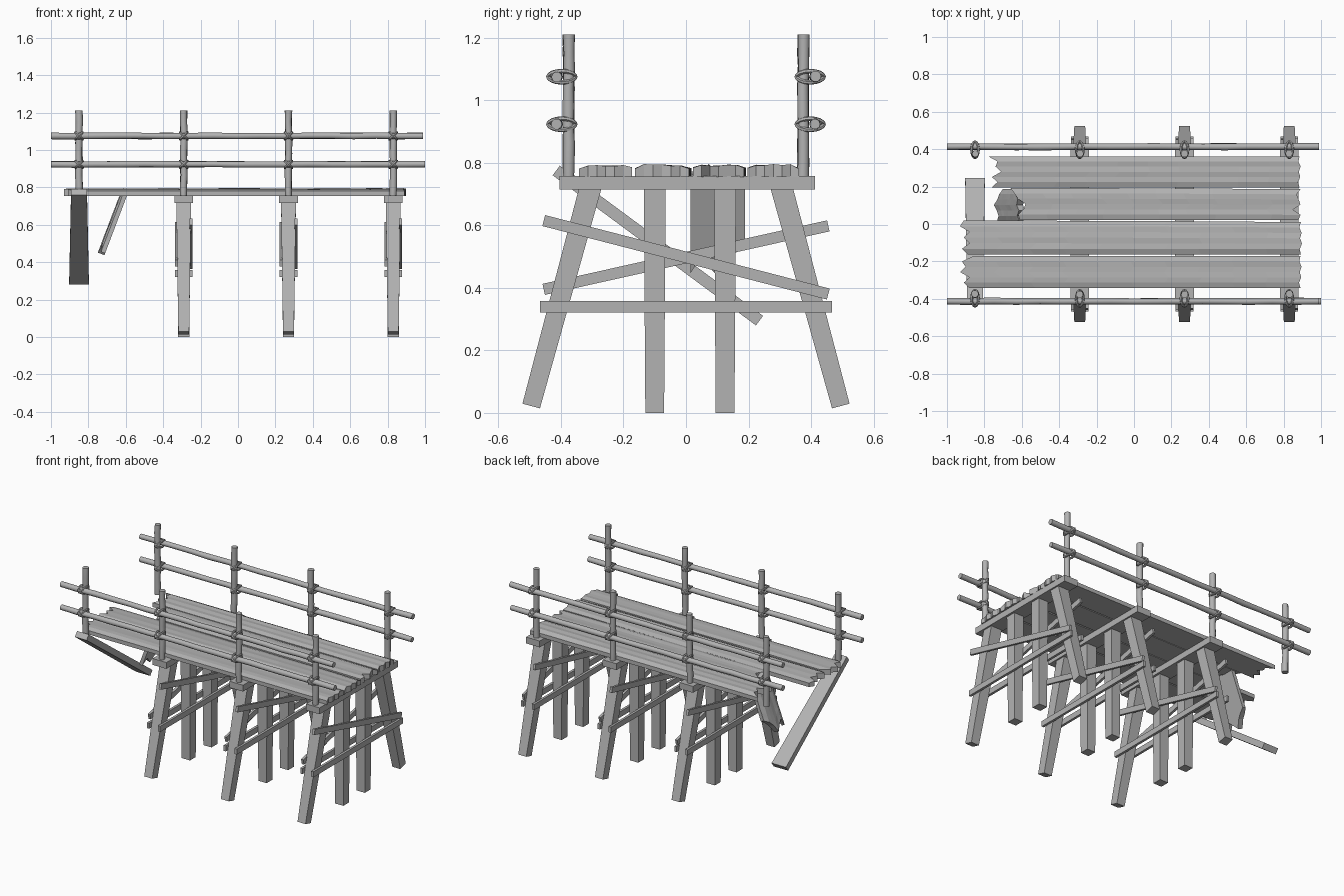
import bpy, bmesh, math, random
from mathutils import Vector, Matrix

if "Cube" in bpy.data.objects:
    bpy.data.objects.remove(bpy.data.objects["Cube"])

random.seed(4)
mat = bpy.data.materials.new("weathered grey wood")
mat.diffuse_color = (0.45, 0.45, 0.45, 1)
mat.use_nodes = True
mat.node_tree.nodes["Principled BSDF"].inputs["Base Color"].default_value = mat.diffuse_color


def make(name, bm, smooth=False):
    bmesh.ops.recalc_face_normals(bm, faces=bm.faces[:])
    me = bpy.data.meshes.new(name)
    bm.to_mesh(me)
    bm.free()
    me.materials.append(mat)
    ob = bpy.data.objects.new(name, me)
    bpy.context.collection.objects.link(ob)
    if smooth:
        bpy.context.view_layer.objects.active = ob
        ob.select_set(True)
        bpy.ops.object.shade_smooth_by_angle(angle=math.radians(50))
        ob.select_set(False)
    return ob


def skin(bm, rings, closed=False):
    """Bridge equal rings of points into a tube, capped unless closed."""
    vs = [[bm.verts.new(p) for p in r] for r in rings]
    n = len(vs[0])
    for i in range(len(vs) - (0 if closed else 1)):
        a, b = vs[i], vs[(i + 1) % len(vs)]
        for k in range(n):
            bm.faces.new((a[k], a[(k + 1) % n], b[(k + 1) % n], b[k]))
    if not closed:
        bm.faces.new(vs[0])
        bm.faces.new(vs[-1])


def beam(name, p, q, side, w0, w1, t0, t1):
    """Squared timber from p to q: w along side, t across it."""
    p, q, s = Vector(p), Vector(q), Vector(side)
    n = (q - p).normalized().cross(s)
    bm = bmesh.new()
    skin(bm, [[c + s * w * a / 2 + n * t * b / 2
               for a, b in ((-1, -1), (1, -1), (1, 1), (-1, 1))]
              for c, w, t in ((p, w0, t0), (q, w1, t1))])
    return make(name, bm)


def pole(name, p, q, r, wobble=0.002, segs=8):
    """Slightly crooked round pole."""
    p, q = Vector(p), Vector(q)
    rot = (q - p).to_track_quat('Z', 'Y')
    rings = []
    for i in range(segs + 1):
        c = p.lerp(q, i / segs) + rot @ Vector((random.uniform(-1, 1), random.uniform(-1, 1), 0)) * wobble
        rr = r * random.uniform(0.93, 1.05)
        rings.append([c + rot @ Vector((rr * math.cos(a), rr * math.sin(a), 0))
                      for a in [k * math.tau / 10 for k in range(10)]])
    bm = bmesh.new()
    skin(bm, rings)
    return make(name, bm, True)


def plank(name, x0, x1, y0, y1, jag0, jag1, thick=0.037, place=None, narrow=0.0):
    """Board along x with splintered ends; place maps points elsewhere."""
    n, cols = len(jag0), 10
    lift = [random.uniform(-0.003, 0.003) for _ in range(n)]
    rings = []
    for i in range(cols + 1):
        t = i / cols
        top, bot = [], []
        for j in range(n):
            u = j / (n - 1)
            a, b = x0 + jag0[j], x1 + jag1[j]
            x = a + (b - a) * t
            y = y0 + (y1 - narrow * t * t - y0) * u
            drop = 0.010 if j in (0, n - 1) else 0
            z = thick - drop + lift[j] + random.uniform(-0.001, 0.001)
            top.append(Vector((x, y, z)))
            bot.append(Vector((x, y, 0)))
        rings.append([place(v) if place else v + Vector((0, 0, 0.755)) for v in top + bot[::-1]])
    bm = bmesh.new()
    skin(bm, rings)
    bmesh.ops.triangulate(bm, faces=[f for f in bm.faces if len(f.verts) > 4])
    return make(name, bm)


def lashing(name, c):
    """Two crossed rope loops round post and rail."""
    bm = bmesh.new()
    for sgn in (1, -1):
        u = Vector((0.72, 0, 0.69 * sgn)).normalized()
        v = Vector((0, 1, 0))
        w = u.cross(v)
        rings = []
        for i in range(16):
            a = i * math.tau / 16
            rad = u * math.cos(a) * 0.026 + v * math.sin(a) * 0.043
            d = rad.normalized()
            rings.append([Vector(c) + rad + (d * math.cos(b) + w * math.sin(b)) * 0.0075
                          for b in [k * math.tau / 6 for k in range(6)]])
        skin(bm, rings, True)
    return make(name, bm, True)


X, Y, Z = (1, 0, 0), (0, 1, 0), (0, 0, 1)
bents = (-0.29, 0.27, 0.83)

# trestle bents: legs, cap beam, braces
for i, x in enumerate(bents):
    for s in (-1, 1):
        beam(f"raked_leg_{i}", (x, s * 0.495, 0.022), (x, s * 0.303, 0.73), X, 0.058, 0.08, 0.058, 0.07)
    for y in (-0.10, 0.125):
        beam(f"upright_leg_{i}", (x, y, 0), (x, y, 0.73), X, 0.06, 0.072, 0.06, 0.07)
    beam(f"cap_beam_{i}", (x, -0.405, 0.736), (x, 0.412, 0.736), X, 0.10, 0.10, 0.042, 0.042)
    beam(f"brace_front_{i}", (x + 0.040, -0.455, 0.615), (x + 0.040, 0.455, 0.38), X, 0.016, 0.016, 0.036, 0.036)
    beam(f"brace_rear_{i}", (x - 0.040, -0.455, 0.395), (x - 0.040, 0.455, 0.598), X, 0.016, 0.016, 0.036, 0.036)
    for s in (-1, 1):
        beam(f"cross_tie_{i}", (x + s * 0.040, -0.467, 0.34), (x + s * 0.040, 0.467, 0.34), X, 0.016, 0.016, 0.037, 0.037)

# fallen cap beam at the broken end
beam("fallen_cap_beam", (-0.85, -0.415, 0.775), (-0.85, 0.235, 0.295), X, 0.085, 0.105, 0.038, 0.038)

# deck planks
clean = [0.0, -0.008, 0.004, -0.004, 0.006, -0.006, 0.0]
plank("deck_plank_1", -0.91, 0.89, -0.342, -0.172,
      [0.03, 0.0, 0.03, -0.02, 0.01, -0.01, 0.05], clean)
plank("deck_plank_2", -0.91, 0.892, -0.163, 0.018,
      [0.02, -0.01, 0.03, 0.0, 0.03, -0.02, 0.0], clean[::-1], narrow=0.008)
plank("deck_plank_3", -0.61, 0.88, 0.022, 0.192,
      [0.0, -0.01, 0.02, 0.03, -0.01, -0.03, -0.05], [0, 0.01, -0.03, 0.01, 0, -0.01, 0.01], narrow=0.006)
plank("deck_plank_4", -0.74, 0.885, 0.196, 0.362,
      [-0.02, 0.01, -0.02, 0.03, 0.0, 0.01, -0.04], clean)

# snapped end of the third plank, hanging down
d = Vector((-0.125, 0, -0.33)).normalized()
nrm = Vector((d.z, 0, -d.x))
plank("hanging_plank", 0.0, 0.30, 0.015, 0.188,
      [0, 0.01, -0.02, 0.01, -0.01, 0.0, 0.01], [0.04, -0.01, 0.02, 0.05, 0.0, -0.03, -0.05], 0.035,
      lambda v: Vector((-0.590, v.y, 0.765)) + d * v.x + nrm * v.z)

# railings: posts, two rails a side, rope lashings
for s, side in ((-1, "front"), (1, "back")):
    for x in (-0.85,) + bents:
        pole(f"{side}_rail_post", (x, s * 0.375, 0.75), (x, s * 0.375, 1.21), 0.019)
        for z in (1.075, 0.923):
            lashing(f"{side}_lashing", (x, s * 0.397, z))
    for z, x1 in ((1.075, 0.99), (0.923, 1.0 if s < 0 else 0.985)):
        pole(f"{side}_rail", (-1, s * 0.413, z), (x1, s * 0.413, z), 0.0175, 0.0015, 16)
